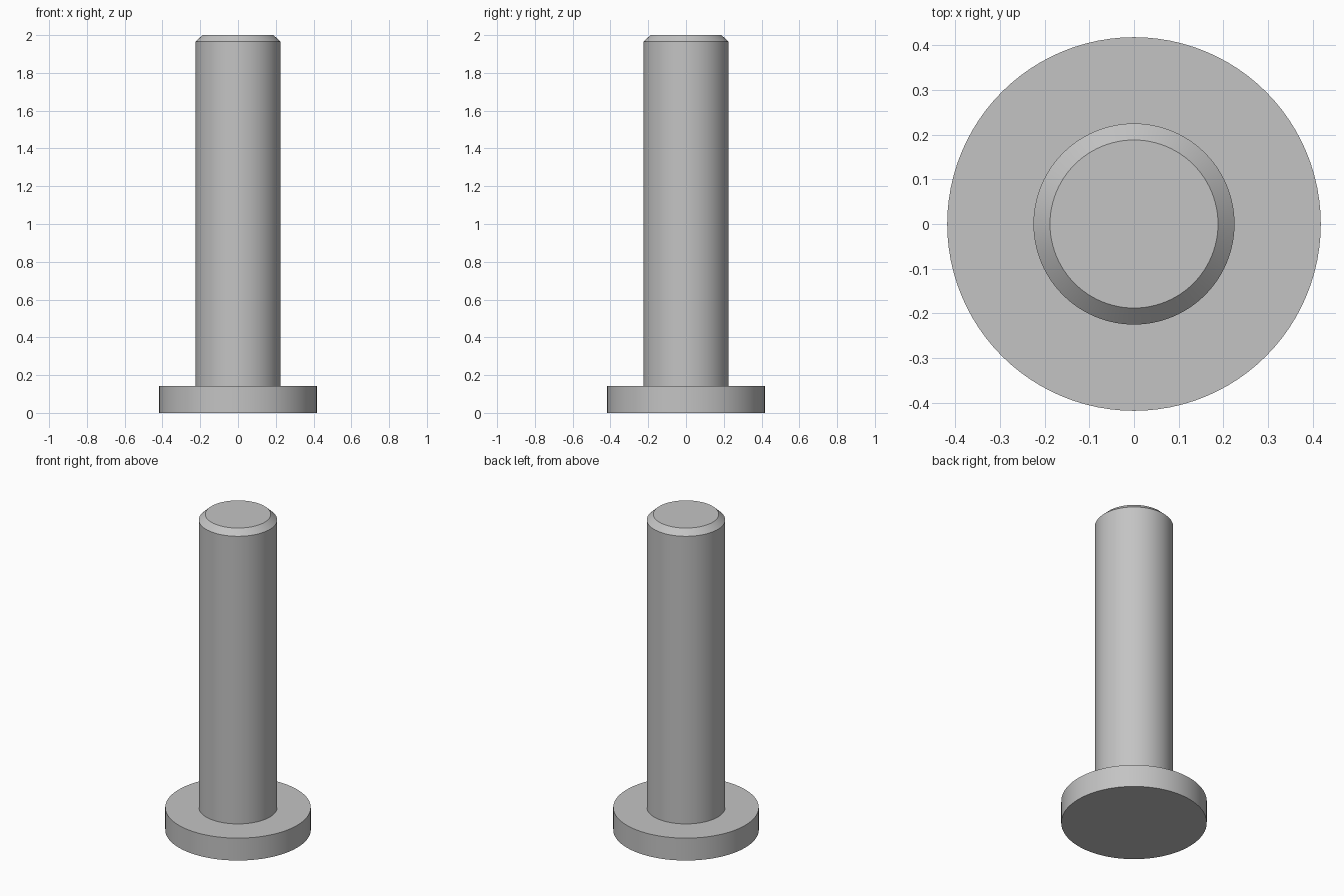
import bpy
import bmesh
import math

cube = bpy.data.objects.get("Cube")
if cube:
    bpy.data.objects.remove(cube, do_unlink=True)

SEGMENTS = 96

# Plain grey metal
steel = bpy.data.materials.new("grey steel")
steel.use_nodes = True
colour = (0.55, 0.55, 0.55, 1)
steel.diffuse_color = colour
steel.node_tree.nodes["Principled BSDF"].inputs["Base Color"].default_value = colour

# Outline of the pin from the underside of the head to the chamfered tip
head_radius, head_height = 0.418, 0.142
shank_radius, tip_radius = 0.225, 0.188
chamfer_start, total_height = 1.965, 2.0
profile = [
    (0, 0),
    (head_radius, 0),
    (head_radius, head_height),
    (shank_radius, head_height),
    (shank_radius, chamfer_start),
    (tip_radius, total_height),
    (0, total_height),
]

# Turn the outline around the vertical axis
bm = bmesh.new()
verts = [bm.verts.new((r, 0, z)) for r, z in profile]
edges = [bm.edges.new(pair) for pair in zip(verts, verts[1:])]
bmesh.ops.spin(bm, geom=verts + edges, cent=(0, 0, 0), axis=(0, 0, 1),
               angle=math.tau, steps=SEGMENTS, use_duplicate=False)
bmesh.ops.remove_doubles(bm, verts=bm.verts, dist=0.0001)
bmesh.ops.recalc_face_normals(bm, faces=bm.faces)

mesh = bpy.data.meshes.new("headed_pin")
bm.to_mesh(mesh)
bm.free()
mesh.materials.append(steel)
pin = bpy.data.objects.new("headed_pin", mesh)
bpy.context.collection.objects.link(pin)

# Smooth round walls with crisp rims
bpy.ops.object.select_all(action="DESELECT")
pin.select_set(True)
bpy.context.view_layer.objects.active = pin
bpy.ops.object.shade_smooth_by_angle(angle=math.radians(30))
